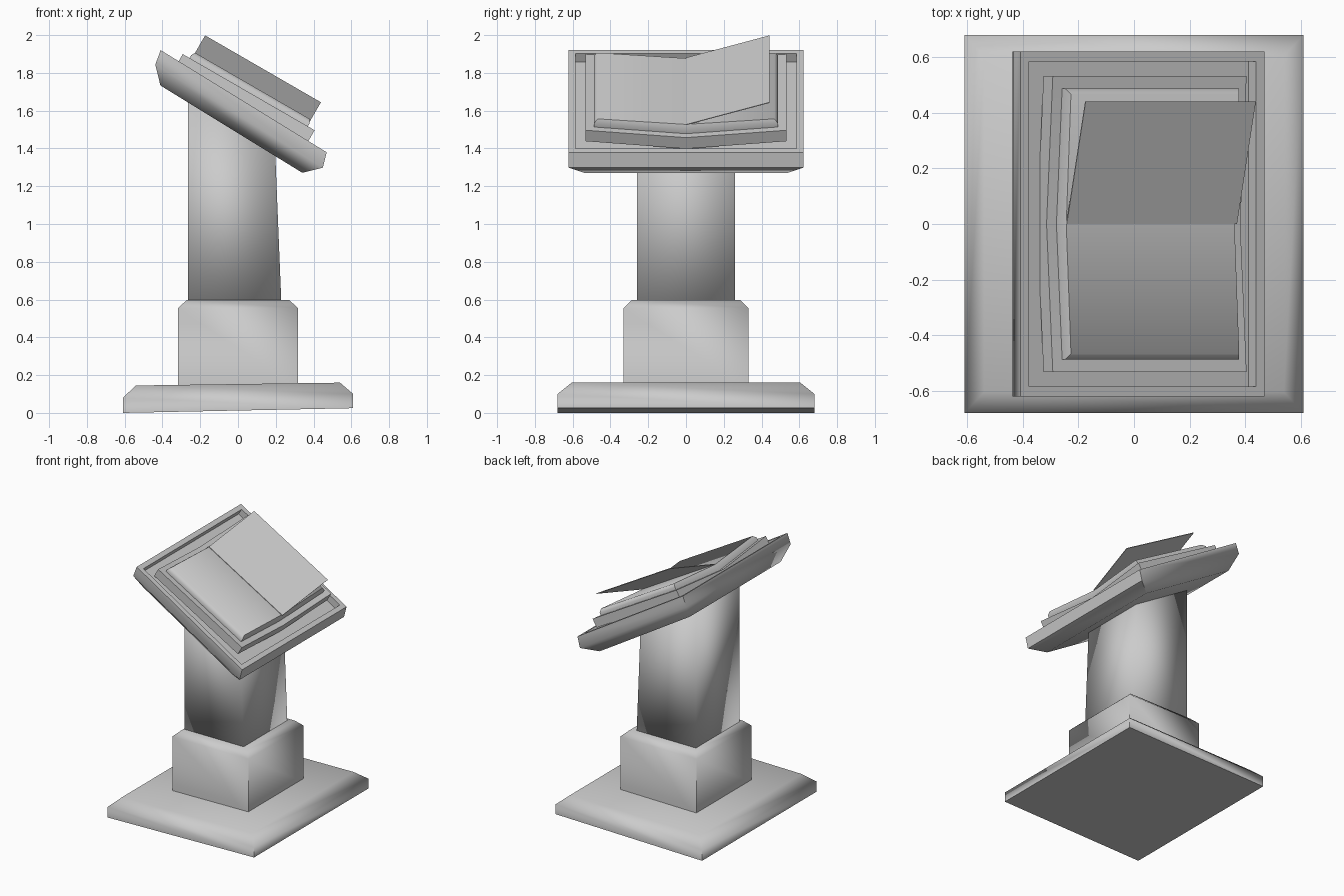
import bpy, bmesh, math
from mathutils import Matrix

if "Cube" in bpy.data.objects:
    bpy.data.objects.remove(bpy.data.objects["Cube"])


def rect(x0, x1, y, z0, z1=None):
    """Rectangular ring; z0 at the left end, z1 at the right end."""
    z1 = z0 if z1 is None else z1
    return [(x0, -y, z0), (x0, y, z0), (x1, y, z1), (x1, -y, z1)]


def vee(x, y, z_mid, z_end):
    """Six-point ring folded along its middle like an open book."""
    return [(-x, -y, z_end), (-x, 0, z_mid), (-x, y, z_end),
            (x, y, z_end), (x, 0, z_mid), (x, -y, z_end)]


def loft(name, rings, smooth=60, matrix=Matrix()):
    bm = bmesh.new()
    rows = [[bm.verts.new(p) for p in r] for r in rings]
    n = len(rows[0])
    for a, b in zip(rows, rows[1:]):
        for i in range(n):
            j = (i + 1) % n
            bm.faces.new((a[i], a[j], b[j], b[i]))
    caps = [(0, 1, 2, 3)] if n == 4 else [(0, 1, 4, 5), (1, 2, 3, 4)]
    for row in (rows[0], rows[-1]):
        for c in caps:
            bm.faces.new([row[i] for i in c])
    bmesh.ops.recalc_face_normals(bm, faces=bm.faces)
    me = bpy.data.meshes.new(name)
    bm.to_mesh(me)
    bm.free()
    ob = bpy.data.objects.new(name, me)
    bpy.context.collection.objects.link(ob)
    ob.matrix_world = matrix
    bpy.ops.object.select_all(action='DESELECT')
    ob.select_set(True)
    bpy.context.view_layer.objects.active = ob
    bpy.ops.object.shade_smooth_by_angle(angle=math.radians(smooth))
    return ob


def tilted(x, z, deg):
    return Matrix.Translation((x, 0, z)) @ Matrix.Rotation(math.radians(deg), 4, 'Y')


# Foot slab, slightly uneven
loft("foot_slab", [rect(-.61, .61, .68, 0, .025),
                   rect(-.61, .61, .68, .08, .10),
                   rect(-.54, .54, .605, .145, .16)])

# Plinth with chamfered top
loft("plinth", [rect(-.317, .317, .33, .13),
                rect(-.317, .317, .33, .555),
                rect(-.272, .272, .287, .597)])

# Column, front slopes and the top is cut to the desk angle
loft("column", [rect(-.265, .23, .26, .57),
                rect(-.265, .197, .26, 1.67, 1.38)], 95)

# Reading desk with a raised rim around a shallow recess
loft("reading_desk", [rect(-.419, .463, .54, -.16),
                      rect(-.5, .541, .622, -.08),
                      rect(-.516, .516, .622, 0),
                      rect(-.48, .48, .585, 0),
                      rect(-.48, .48, .585, -.05)], 60, tilted(.03, 1.65, 31.6))

# Open book: cover, page block and one raised leaf
book = tilted(0, 1.6, 30)
loft("book_cover", [vee(.403, .533, 0, .046),
                    vee(.403, .533, .068, .113)], 40, book)
loft("page_block", [vee(.362, .488, .06, .105),
                    vee(.362, .488, .09, .13),
                    vee(.35, .468, .118, .152)], 60, book)


def leaf_ring(dz):
    return [(-.35, 0, .118 + dz), (-.35, .442, .254 + dz),
            (.358, .442, .254 + dz), (.358, 0, .118 + dz)]


loft("raised_leaf", [leaf_ring(0), leaf_ring(.004)], 30, book)
